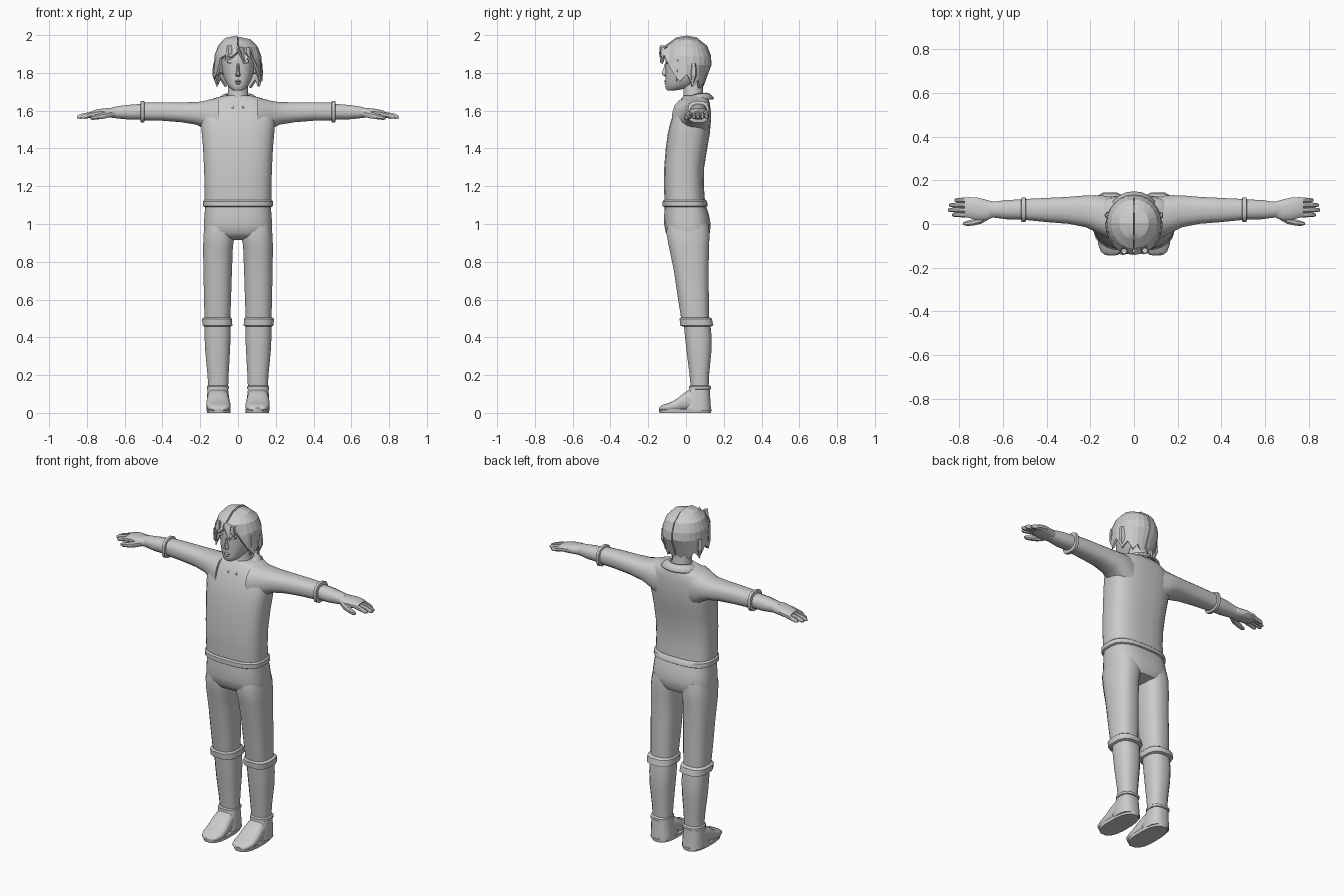
import bpy, bmesh, math

grey = bpy.data.materials.new("plain grey")
grey.diffuse_color = (0.6, 0.6, 0.6, 1)


def finish(name, bm, mirror=False, smooth=40):
    bmesh.ops.recalc_face_normals(bm, faces=bm.faces)
    me = bpy.data.meshes.new(name)
    bm.to_mesh(me)
    bm.free()
    me.materials.append(grey)
    ob = bpy.data.objects.new(name, me)
    bpy.context.collection.objects.link(ob)
    if mirror:
        ob.modifiers.new("mirror", 'MIRROR').use_mirror_merge = False
    if smooth:
        bpy.ops.object.select_all(action='DESELECT')
        ob.select_set(True)
        bpy.context.view_layer.objects.active = ob
        bpy.ops.object.shade_smooth_by_angle(angle=math.radians(smooth))
    return ob


def loft(name, axis, sections, power=2.5, n=16, mirror=False, smooth=40):
    """Skin rounded sections (t, a_min, a_max, b_min, b_max) set along an axis."""
    bm = bmesh.new()
    rings = []
    for t, a0, a1, b0, b1 in sections:
        ring = []
        for i in range(n):
            w = 2 * math.pi * (i + 0.5) / n
            c, s = math.cos(w), math.sin(w)
            a = (a0 + a1) / 2 + (a1 - a0) / 2 * math.copysign(abs(c) ** (2 / power), c)
            b = (b0 + b1) / 2 + (b1 - b0) / 2 * math.copysign(abs(s) ** (2 / power), s)
            ring.append(bm.verts.new({'z': (a, b, t), 'x': (t, a, b), 'y': (a, t, b)}[axis]))
        rings.append(ring)
    for p, q in zip(rings, rings[1:]):
        for i in range(n):
            j = (i + 1) % n
            bm.faces.new((p[i], p[j], q[j], q[i]))
    bm.faces.new(rings[0])
    bm.faces.new(rings[-1])
    return finish(name, bm, mirror, smooth)


# Torso and hips
loft("shirt", 'z', [
    (1.10, -.178, .178, -.113, .103), (1.20, -.178, .178, -.118, .095),
    (1.30, -.181, .181, -.116, .097), (1.40, -.186, .186, -.108, .113),
    (1.48, -.193, .193, -.097, .127), (1.54, -.198, .198, -.083, .132),
    (1.60, -.192, .192, -.062, .131), (1.64, -.172, .172, -.042, .127),
    (1.665, -.13, .13, -.025, .118), (1.68, -.07, .07, -.012, .10)], 2.8, 24)
loft("belt", 'z', [
    (1.09, -.178, .178, -.116, .108), (1.095, -.186, .186, -.124, .116),
    (1.12, -.186, .186, -.124, .112), (1.128, -.178, .178, -.117, .103)], 2.8, 24)
loft("hips", 'z', [
    (.915, -.03, .03, -.04, .07), (.93, -.14, .14, -.09, .115),
    (.955, -.181, .181, -.108, .128), (1.0, -.182, .182, -.117, .131),
    (1.05, -.178, .178, -.116, .122), (1.10, -.175, .175, -.113, .106)], 2.8, 24)

# Legs and boots
loft("trouser_leg", 'z', [
    (.49, .04, .178, -.025, .122), (.60, .036, .181, -.043, .122),
    (.75, .031, .184, -.065, .121), (.88, .026, .186, -.092, .123),
    (.95, .015, .183, -.106, .127), (1.0, .01, .175, -.10, .12)], 2.6, mirror=True)
loft("knee_cuff", 'z', [
    (.458, .036, .182, -.022, .135), (.463, .028, .190, -.033, .147),
    (.498, .03, .192, -.036, .139), (.506, .038, .182, -.027, .128)], 2.8, 12, True)
loft("shin", 'z', [
    (.12, .052, .158, .026, .12), (.20, .049, .162, .018, .123),
    (.32, .042, .174, .003, .135), (.40, .038, .178, -.006, .137),
    (.49, .038, .178, -.015, .128)], 2.5, mirror=True)
loft("ankle_cuff", 'z', [
    (.124, .053, .163, .02, .128), (.127, .047, .167, .014, .134),
    (.14, .047, .167, .014, .134), (.145, .053, .161, .02, .126)], 2.6, 12, True)
loft("boot_shaft", 'z', [
    (.012, .041, .168, -.02, .134), (.05, .043, .167, -.015, .131),
    (.13, .052, .162, .018, .126)], 2.8, mirror=True)
loft("boot_foot", 'y', [
    (-.143, .075, .13, .012, .026), (-.128, .052, .152, .010, .042),
    (-.09, .04, .166, .008, .052), (-.05, .04, .167, .008, .074),
    (-.015, .044, .166, .008, .102), (.02, .048, .164, .008, .126),
    (.08, .055, .155, .008, .125)], 2.8, mirror=True)
loft("boot_sole", 'z', [
    (0, .04, .165, -.143, .135), (.02, .038, .168, -.146, .137)], 2.6, mirror=True)

# Arms
loft("sleeve", 'x', [
    (.10, -.075, .125, 1.44, 1.67), (.145, -.055, .132, 1.475, 1.662),
    (.18, -.035, .133, 1.505, 1.652), (.22, -.016, .132, 1.525, 1.646),
    (.30, .0, .125, 1.538, 1.645), (.40, .008, .12, 1.546, 1.645),
    (.50, .018, .115, 1.548, 1.643)], 2.5, mirror=True)
loft("sleeve_cuff", 'x', [
    (.494, .016, .116, 1.543, 1.645), (.497, .008, .123, 1.536, 1.652),
    (.514, .008, .123, 1.536, 1.652), (.517, .018, .113, 1.546, 1.642)], 3, 12, True)
loft("forearm", 'x', [
    (.50, .02, .113, 1.552, 1.638), (.58, .02, .112, 1.552, 1.632),
    (.64, .028, .103, 1.558, 1.624), (.67, .03, .104, 1.562, 1.617)], 2.3, 12, True)
loft("palm", 'x', [
    (.64, .032, .102, 1.562, 1.62), (.68, .014, .113, 1.562, 1.615),
    (.72, .018, .123, 1.564, 1.612), (.76, .028, .124, 1.565, 1.604),
    (.775, .032, .12, 1.564, 1.598)], 2.4, 12, True)
for k, (name, tip) in enumerate([("index_finger", .832), ("middle_finger", .852),
                                 ("ring_finger", .846), ("little_finger", .822)]):
    y = .03 + k * .0225
    loft(name, 'x', [
        (.75, y, y + .026, 1.568, 1.598), (tip - .04, y, y + .024, 1.561, 1.589),
        (tip - .012, y + .001, y + .022, 1.556, 1.581),
        (tip, y + .006, y + .017, 1.559, 1.572)], 2.2, 8, True)
loft("thumb", 'x', [
    (.665, .02, .05, 1.568, 1.602), (.70, .0, .035, 1.558, 1.595),
    (.74, -.009, .022, 1.553, 1.583), (.768, -.009, .014, 1.55, 1.574),
    (.782, -.004, .008, 1.554, 1.568)], 2.2, 8, True)

# Collar, open at the front
bm = bmesh.new()
rows = []
for i in range(19):
    w = math.radians(12 + i * 336 / 18)
    drop = ((1 + math.cos(w)) / 2) ** 2
    rows.append([bm.verts.new((r * math.sin(w), .045 - q * math.cos(w), z))
                 for r, q, z in ((.064, .064, 1.695 - .035 * drop), (.085, .08, 1.69 - .045 * drop),
                                 (.118, .105, 1.667 - .055 * drop))])
for p, q in zip(rows, rows[1:]):
    for k in range(2):
        bm.faces.new((p[k], p[k + 1], q[k + 1], q[k]))
collar = finish("collar", bm, smooth=30)
collar.modifiers.new("thickness", 'SOLIDIFY').thickness = .01

# Neck and head
loft("neck", 'z', [(1.64, -.065, .065, -.025, .10), (1.69, -.054, .054, -.013, .092),
                   (1.78, -.054, .054, -.02, .09)], 2.1)
loft("head", 'z', [
    (1.708, -.026, .026, -.10, -.05), (1.717, -.042, .042, -.108, .0),
    (1.74, -.06, .06, -.109, .055), (1.775, -.076, .076, -.109, .09),
    (1.81, -.084, .084, -.108, .11), (1.85, -.088, .088, -.110, .115),
    (1.90, -.088, .088, -.108, .11), (1.945, -.072, .072, -.09, .09),
    (1.965, -.03, .03, -.04, .04)], 2.3, 20)

# Face details
loft("nose", 'z', [(1.782, -.010, .010, -.113, -.095), (1.790, -.015, .015, -.128, -.095),
                   (1.80, -.011, .011, -.128, -.095), (1.85, -.006, .006, -.112, -.095)], 2, 8)
loft("upper_lip", 'z', [(1.751, -.024, .024, -.110, -.09), (1.756, -.02, .02, -.116, -.09),
                        (1.762, -.01, .01, -.111, -.09)], 2, 10)
loft("lower_lip", 'z', [(1.739, -.012, .012, -.110, -.09), (1.745, -.018, .018, -.115, -.09),
                        (1.750, -.022, .022, -.109, -.09)], 2, 10)
loft("eye", 'y', [(-.108, .027, .055, 1.852, 1.872), (-.090, .022, .06, 1.848, 1.876)], 2, 10, True)
loft("brow", 'y', [(-.110, .022, .062, 1.886, 1.893), (-.085, .018, .068, 1.883, 1.896)], 2, 8, True)
loft("ear", 'x', [(.07, .0, .03, 1.79, 1.85), (.094, -.008, .035, 1.795, 1.86),
                  (.098, .0, .03, 1.80, 1.85)], 2.1, 10, True)


# Hair: two faceted halves meeting at the parting, with a jagged hem
hem = [1.925, 1.872, 1.905, 1.87, 1.80, 1.765, 1.80, 1.735, 1.77, 1.725, 1.755, 1.725, 1.745]
for side, name in ((-1, "hair_left_half"), (1, "hair_right_half")):
    bm = bmesh.new()
    rows = []
    lift = .0 if side < 0 else -.007
    for i, bottom in enumerate(hem):
        w = math.radians(i * 180 / (len(hem) - 1))
        s, c = math.sin(w), math.cos(w)
        front = max(c, 0)
        bottom += .012 * side * (-1) ** i * front
        row = []
        for r, z in ((.0, 1.998), (.52, 1.985), (.82, 1.945), (.97, 1.895), (1.0, 1.85), (.0, bottom)):
            if z == bottom:
                r = 1.03 - .55 * max(0, 1.85 - bottom) * (6 * max(-c, 0) - .3)
            elif z < 1.9 and bottom > 1.82:
                z = bottom + (z - 1.81) * .2
            if z > 1.98:
                z -= .010 * abs(c)
            rx, ry = .124 * r, (.142 if c > 0 else .13) * (r if r else .4)
            row.append(bm.verts.new((.012 + side * (.003 + rx * s), .005 - ry * c, z + lift)))
        rows.append(row)
    for p, q in zip(rows, rows[1:]):
        for k in range(len(p) - 1):
            bm.faces.new((p[k], p[k + 1], q[k + 1], q[k]))
    bmesh.ops.translate(bm, verts=bm.verts, vec=(-.012, 0, 0))
    shell = finish(name, bm, smooth=0)
    thick = shell.modifiers.new("thickness", 'SOLIDIFY')
    thick.thickness = .014

# Loose pointed locks over the brow, temples and nape
for name, x, y, top, tip, tx, ty in (
        ("fringe_lock", -.045, -.125, 1.945, 1.865, -.07, -.135),
        ("brow_lock", .05, -.122, 1.935, 1.875, .065, -.128),
        ("left_temple_lock", -.108, -.035, 1.87, 1.755, -.112, -.05),
        ("right_temple_lock", .108, -.035, 1.87, 1.755, .112, -.05),
        ("left_side_lock", -.118, .04, 1.85, 1.725, -.11, .03),
        ("right_side_lock", .118, .04, 1.85, 1.725, .11, .03)):
    loft(name, 'z', [(tip, tx - .002, tx + .002, ty - .002, ty + .002),
                     ((top + tip) / 2, x - .018, x + .018, y - .018, y + .018),
                     (top, x - .014, x + .014, y - .014, y + .014)], 2, 5, smooth=0)
